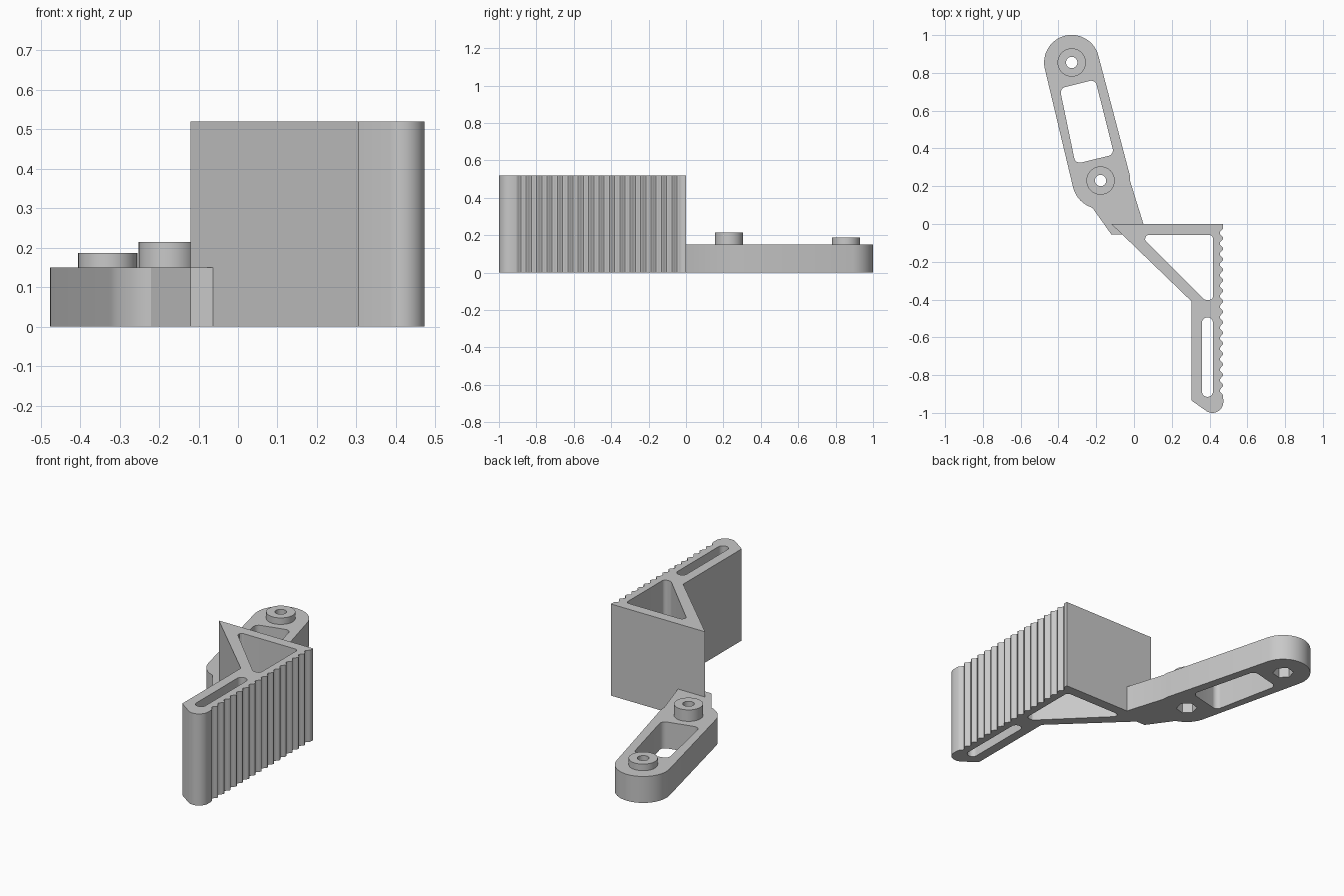
import bpy, bmesh
from math import sin, cos, tan, pi, radians
from mathutils import Vector

cube = bpy.data.objects.get("Cube")
if cube:
    bpy.data.objects.remove(cube, do_unlink=True)

shade = (0.58, 0.58, 0.58, 1)
grey = bpy.data.materials.new("plain grey")
grey.use_nodes = True
grey.diffuse_color = shade
grey.node_tree.nodes["Principled BSDF"].inputs["Base Color"].default_value = shade


def arc(centre, radius, start, end, steps=24):
    angles = [radians(start + (end - start) * i / steps) for i in range(steps + 1)]
    return [(centre[0] + radius * cos(a), centre[1] + radius * sin(a)) for a in angles]


def circle(centre, radius, sides=32, turn=0):
    return arc(centre, radius, turn, turn + 360, sides)[:-1]


def rounded(corners, radius, steps=6):
    """Replace each corner of a polygon by a tangent arc."""
    points = []
    for i, corner in enumerate(corners):
        c = Vector(corner)
        a = (Vector(corners[i - 1]) - c).normalized()
        b = (Vector(corners[(i + 1) % len(corners)]) - c).normalized()
        half = a.angle(b) / 2
        centre = c + (a + b).normalized() * (radius / sin(half))
        reach = radius / tan(half)
        p, q = c + a * reach - centre, c + b * reach - centre
        for k in range(steps + 1):
            points.append(tuple(centre + p.lerp(q, k / steps).normalized() * radius))
    return points


def prism(name, loops, bottom, top):
    """Solid between two heights: the first loop is the outline, the rest are holes."""
    bm = bmesh.new()
    caps = {bottom: [], top: []}
    for loop in loops:
        rings = []
        for z in (bottom, top):
            ring = [bm.verts.new((x, y, z)) for x, y in loop]
            caps[z] += [bm.edges.new((ring[i - 1], ring[i])) for i in range(len(ring))]
            rings.append(ring)
        low, high = rings
        for i in range(len(low)):
            bm.faces.new((low[i - 1], low[i], high[i], high[i - 1]))
    for edges in caps.values():
        bmesh.ops.triangle_fill(bm, edges=edges, use_beauty=True, normal=(0, 0, 1))
    bmesh.ops.recalc_face_normals(bm, faces=bm.faces[:])
    mesh = bpy.data.meshes.new(name)
    bm.to_mesh(mesh)
    bm.free()
    mesh.materials.append(grey)
    obj = bpy.data.objects.new(name, mesh)
    bpy.context.collection.objects.link(obj)
    return obj


def smooth(obj):
    bpy.ops.object.select_all(action='DESELECT')
    obj.select_set(True)
    bpy.context.view_layer.objects.active = obj
    bpy.ops.object.shade_smooth_by_angle(angle=radians(25))


far, near = (-0.33, 0.855), (-0.177, 0.23)   # screw positions
arm_top, grip_top = 0.15, 0.52

# Mounting arm with rounded ends, window and screw holes
arm_outline = (arc(far, 0.146, 14, 194) + arc(near, 0.15, 194, 253, 10)
               + [(-0.12, -0.055), (-0.063, -0.055), (-0.12, 0), (0.05, 0),
                  (-0.02, 0.225), (-0.02, 0.25)])
window = rounded([(-0.393, 0.718), (-0.205, 0.765), (-0.105, 0.368), (-0.31, 0.318)], 0.03)
arm = prism("mounting_arm", [arm_outline, window, circle(far, 0.03), circle(near, 0.03)],
            0, arm_top)

# Hexagonal nut pockets in the underside
for spot in (far, near):
    cutter = prism("nut_pocket_cutter", [circle(spot, 0.056, 6, 15)], -0.05, 0.08)
    cutter.hide_render = True
    cut = arm.modifiers.new("nut_pocket", 'BOOLEAN')
    cut.operation, cut.solver, cut.object = 'DIFFERENCE', 'EXACT', cutter
    bpy.context.view_layer.objects.active = arm
    bpy.ops.object.modifier_apply(modifier=cut.name)
    bpy.data.objects.remove(cutter, do_unlink=True)
smooth(arm)

# Raised collars around the screw holes
for name, spot, top in (("far_collar", far, 0.187), ("near_collar", near, 0.215)):
    smooth(prism(name, [circle(spot, 0.075, 40), circle(spot, 0.03)], arm_top, top))

# Grip: ribbed outer edge, rounded tip, slanted brace
ribs, samples = 16, 8
rib_edge = []
for i in range(ribs * samples + 1):
    t = i / samples
    rib_edge.append((0.463 + 0.009 * cos(2 * pi * t), -0.02 - 0.89 * t / ribs))
grip_outline = ([(-0.12, 0), (0.472, 0)] + rib_edge
                + arc((0.415, -0.942), 0.058, 0, -120, 14)
                + [(0.305, -0.935), (0.305, -0.41)])
brace_hole = rounded([(0.03, -0.058), (0.418, -0.058), (0.418, -0.402), (0.375, -0.402)], 0.02)
slot = rounded([(0.36, -0.495), (0.418, -0.495), (0.418, -0.915), (0.36, -0.915)], 0.027)
smooth(prism("ribbed_grip", [grip_outline, brace_hole, slot], 0, grip_top))
